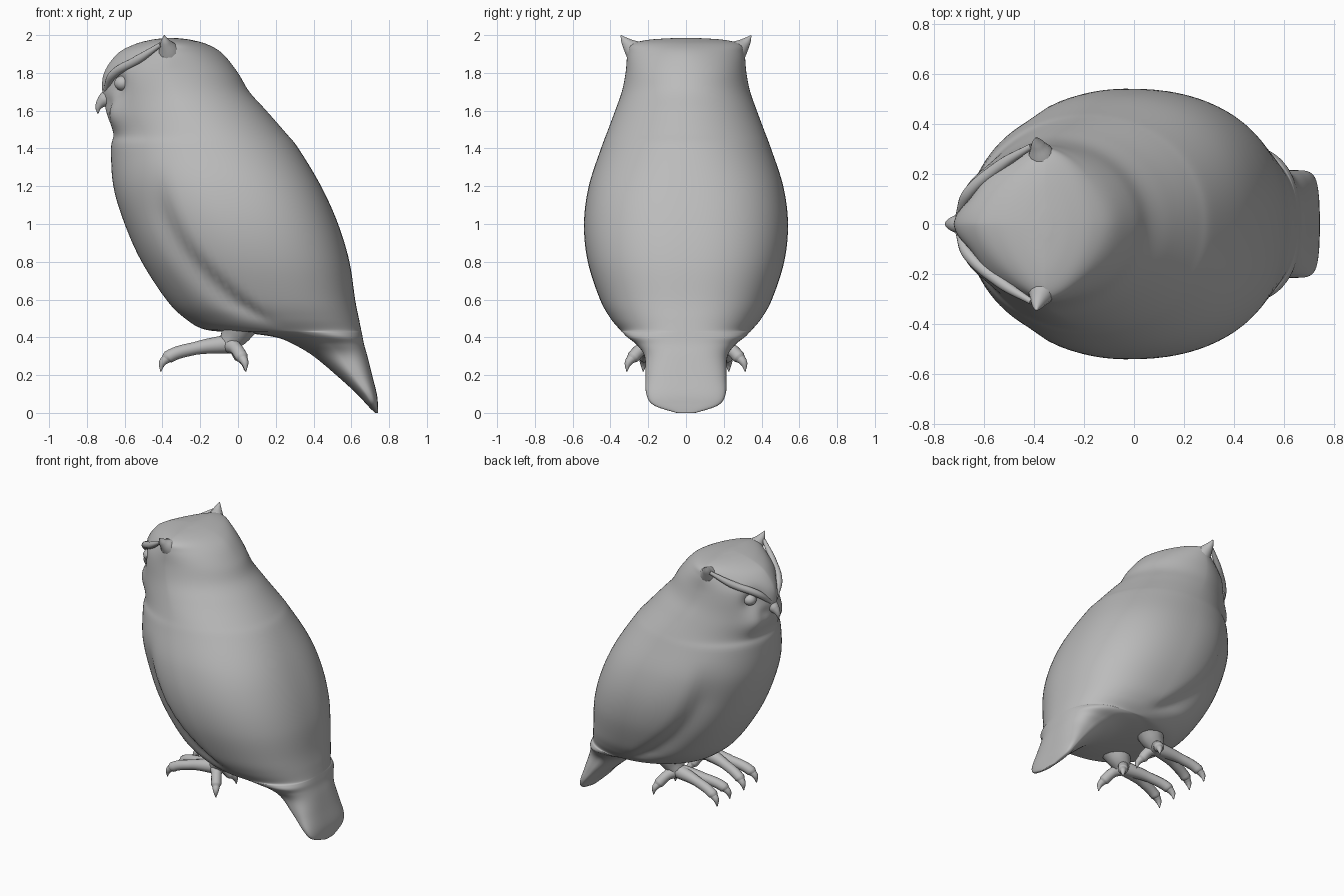
import bpy
import math
from mathutils import Vector

cube = bpy.data.objects.get("Cube")
if cube:
    bpy.data.objects.remove(cube, do_unlink=True)

# One plain grey for the whole bird
grey = bpy.data.materials.new("plain grey")
grey.use_nodes = True
colour = (0.5, 0.5, 0.5, 1)
grey.diffuse_color = colour
grey.node_tree.nodes["Principled BSDF"].inputs["Base Color"].default_value = colour


def select_only(obj):
    bpy.ops.object.select_all(action="DESELECT")
    obj.select_set(True)
    bpy.context.view_layer.objects.active = obj


def tube(name, points):
    """Smooth tapered tube through (x, y, z, radius) points."""
    curve = bpy.data.curves.new(name, "CURVE")
    curve.dimensions = "3D"
    curve.bevel_depth = 1
    curve.bevel_resolution = 4
    curve.resolution_u = 8
    curve.use_fill_caps = True
    spline = curve.splines.new("BEZIER")
    spline.bezier_points.add(len(points) - 1)
    for knot, (x, y, z, radius) in zip(spline.bezier_points, points):
        knot.co = (x, y, z)
        knot.radius = radius
        knot.handle_left_type = knot.handle_right_type = "AUTO"
    obj = bpy.data.objects.new(name, curve)
    bpy.context.collection.objects.link(obj)
    select_only(obj)
    bpy.ops.object.convert(target="MESH")
    obj = bpy.context.object
    obj.data.materials.clear()
    obj.data.materials.append(grey)
    bpy.ops.object.shade_smooth_by_angle(angle=math.radians(60))
    return obj


def ball(name, centre, scale):
    bpy.ops.mesh.primitive_uv_sphere_add(segments=24, ring_count=16, radius=1, location=centre)
    obj = bpy.context.object
    obj.name = name
    obj.scale = scale
    obj.data.materials.append(grey)
    bpy.ops.object.shade_smooth()
    return obj


def ramp(value, low, high):
    t = min(max((value - low) / (high - low), 0), 1)
    return t * t * (3 - 2 * t)


def spline_value(a, b, c, d, t):
    return b + t / 2 * (c - a + t * (2 * a - 5 * b + 4 * c - d + t * (3 * (b - c) + d - a)))


def bump(point, centre, radius):
    return math.exp(-((point - Vector(centre)).length / radius) ** 2)


# Body sections from tail tip to crown: height, breast x, back x, half width
SECTIONS = [
    (0, .725, .742, .05), (.04, .685, .741, .17), (.1, .63, .735, .21),
    (.2, .52, .71, .215), (.3, .4, .685, .22), (.36, .3, .668, .26),
    (.4, .2, .66, .31), (.425, .02, .655, .335), (.44, -.17, .652, .35),
    (.5, -.28, .64, .4), (.6, -.38, .62, .455), (.8, -.51, .59, .52),
    (1, -.6, .53, .54), (1.2, -.66, .44, .515), (1.4, -.672, .32, .45),
    (1.48, -.66, .255, .42), (1.6, -.7, .15, .375), (1.7, -.72, .06, .34),
    (1.8, -.71, 0, .32), (1.9, -.64, -.08, .31), (1.95, -.55, -.16, .29),
    (1.975, -.46, -.25, .2), (1.985, -.38, -.33, .05),
]
SIDES = 96
STEPS = 6


def body_point(section, angle):
    z, front, back, width = section
    c, s = math.cos(angle), math.sin(angle)
    # Pointed face, round breast, full back and flat tail
    if c < 0:
        power = 2 - .35 * ramp(z, 1.4, 1.7) - .25 * ramp(z, 1.8, 1.95)
    else:
        power = 3 - .6 * ramp(z, .2, .5) - .4 * ramp(z, 1.1, 1.6) - .3 * ramp(z, 1.8, 1.95)
    x = (front + back) / 2 + (back - front) / 2 * math.copysign(abs(c) ** (2 / power), c)
    y = width * math.copysign(abs(s) ** (2 / power), s)
    # Groove along the leading edge of the folded wing
    gap = x - (-.43 + .98 * (1.25 - z) ** 2)
    spread = .05 if gap > 0 else .13
    fade = ramp(z, .44, .58) * (1 - ramp(z, 1, 1.35))
    y *= 1 - .09 * fade * math.exp(-(gap / spread) ** 2)
    # Eye sockets, cheeks and the rim of the facial disc
    mirrored = Vector((x, abs(y), z))
    x += .05 * bump(mirrored, (-.665, .14, 1.74), .08)
    x -= .025 * bump(mirrored, (-.65, .16, 1.57), .08)
    x += .02 * bump(mirrored, (-.7, .07, 1.64), .05)
    return (x, y, z)


# Body, head and tail as one smooth loft
rings = []
last = len(SECTIONS) - 1
for i in range(last):
    near = [SECTIONS[min(max(i + k, 0), last)] for k in (-1, 0, 1, 2)]
    for step in range(STEPS):
        rings.append([spline_value(*column, step / STEPS) for column in zip(*near)])
rings.append(SECTIONS[-1])

verts = [body_point(ring, math.tau * j / SIDES) for ring in rings for j in range(SIDES)]
faces = [tuple(range(SIDES))[::-1]]
for i in range(len(rings) - 1):
    for j in range(SIDES):
        a, b = i * SIDES + j, i * SIDES + (j + 1) % SIDES
        faces.append((a, b, b + SIDES, a + SIDES))
faces.append(tuple(range(len(verts) - SIDES, len(verts))))
mesh = bpy.data.meshes.new("body")
mesh.from_pydata(verts, [], faces)
mesh.materials.append(grey)
body = bpy.data.objects.new("body", mesh)
bpy.context.collection.objects.link(body)
select_only(body)
bpy.ops.object.shade_smooth()

# Hooked beak
tube("beak", [(-.66, 0, 1.69, .045), (-.71, 0, 1.655, .036),
              (-.738, 0, 1.62, .018), (-.742, 0, 1.585, .003)])


def toe(name, ankle, tip):
    """Knuckled toe from ankle to tip, ending in a curved claw."""
    ankle, tip = Vector(ankle), Vector(tip)
    along = Vector((tip.x - ankle.x, tip.y - ankle.y, 0)).normalized()
    middle = ankle.lerp(tip, .55) + Vector((0, 0, .015))
    tube(name, [(*ankle, .05), (*middle, .034), (*tip, .034),
                (*(tip + along * .02 - Vector((0, 0, .02))), .018)])
    claw = [(0, 0, .028), (.03, .03, .02), (.04, .075, .003)]
    tube(name + "_claw", [(*(tip + along * out - Vector((0, 0, down))), r)
                          for out, down, r in claw])


# Paired features and feet
for side, label in ((1, "right"), (-1, "left")):
    ball(label + "_eye", (-.61, side * .14, 1.745), (.045, .045, .04))
    tube(label + "_brow", [(-.7, side * .03, 1.71, .014), (-.662, side * .12, 1.79, .024),
                           (-.53, side * .235, 1.87, .024), (-.41, side * .31, 1.95, .012)])
    tube(label + "_ear_tuft", [(-.35, side * .2, 1.85, .1), (-.37, side * .275, 1.92, .055),
                               (-.385, side * .32, 1.965, .025), (-.39, side * .345, 1.998, .003)])
    tube(label + "_leg", [(.03, side * .18, .52, .12), (-.01, side * .17, .43, .085),
                          (-.05, side * .17, .365, .055)])
    ankle = (-.05, side * .17, .365)
    toe(label + "_outer_front_toe", ankle, (-.37, side * .22, .295))
    toe(label + "_inner_front_toe", ankle, (-.37, side * .09, .295))
    toe(label + "_side_toe", ankle, (.02, side * .28, .295))
    toe(label + "_hind_toe", ankle, (.01, side * .1, .3))
